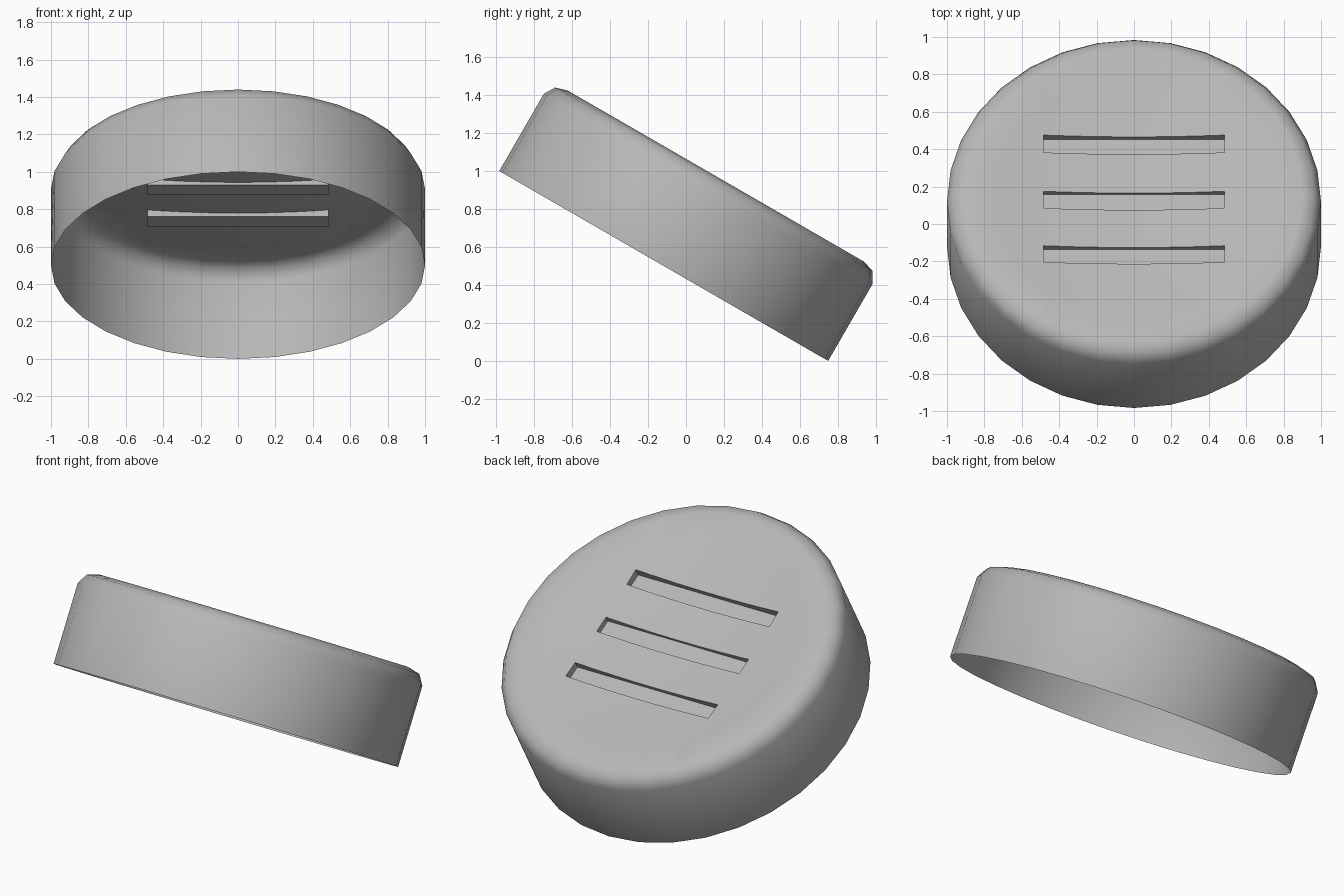
import bpy, bmesh, math
from mathutils import Matrix

if "Cube" in bpy.data.objects:
    bpy.data.objects.remove(bpy.data.objects["Cube"])

SIDES = 32
FLOOR = 0.465                      # flat floor height of the slots
HALF_X, HALF_W = 0.483, 0.052      # slot half length and half width
SLOTS = (-0.343, -0.003, 0.337)


def dish(r):
    return 0.48 + 0.083 * r * r


# profile (radius, height): open bottom, wall, rounded shoulder, concave top
profile = [(1.0, 0.0), (1.0, 0.47), (0.965, 0.528)]
profile += [(r, dish(r)) for r in (0.9, 0.75, 0.6, 0.45, 0.3, 0.15)]

bm = bmesh.new()
rings = []
for r, z in profile:
    rings.append([bm.verts.new((r * math.cos(2 * math.pi * i / SIDES),
                                r * math.sin(2 * math.pi * i / SIDES), z))
                  for i in range(SIDES)])
for a, b in zip(rings, rings[1:]):
    for i in range(SIDES):
        j = (i + 1) % SIDES
        bm.faces.new((a[i], a[j], b[j], b[i]))
pole = bm.verts.new((0, 0, dish(0)))
for i in range(SIDES):
    bm.faces.new((rings[-1][i], rings[-1][(i + 1) % SIDES], pole))


# cut the dished top along the slot outlines
def cut(co, no):
    faces = [f for f in bm.faces
             if all(v.co.z > 0.4 and v.co.xy.length < 0.91 for v in f.verts)]
    geom = set(faces)
    for f in faces:
        geom.update(f.edges)
        geom.update(f.verts)
    bmesh.ops.bisect_plane(bm, geom=list(geom), dist=1e-5, plane_co=co, plane_no=no)


for s in (-1, 1):
    cut((s * HALF_X, 0, 0), (1, 0, 0))
    for c in SLOTS:
        cut((0, c + s * HALF_W, 0), (0, 1, 0))


def in_slot(f):
    p = f.calc_center_median()
    return (p.z > 0.4 and abs(p.x) < HALF_X
            and any(abs(p.y - c) < HALF_W for c in SLOTS))


# sink the slots to flat floors
bmesh.ops.delete(bm, geom=[f for f in bm.faces if in_slot(f)], context='FACES')
edges = [e for e in bm.edges if len(e.link_faces) == 1
         and all(v.co.z > 0.4 for v in e.verts)]
ext = bmesh.ops.extrude_edge_only(bm, edges=edges)['geom']
for v in ext:
    if isinstance(v, bmesh.types.BMVert):
        v.co.z = FLOOR
lower = [e for e in ext if isinstance(e, bmesh.types.BMEdge)
         and all(abs(v.co.z - FLOOR) < 1e-6 for v in e.verts)]
bmesh.ops.holes_fill(bm, edges=lower, sides=0)
bmesh.ops.recalc_face_normals(bm, faces=bm.faces[:])

# tilt the cap and rest its lowest edge on the ground
bm.transform(Matrix.Translation((0, -0.1175, 0.5))
             @ Matrix.Rotation(math.radians(-30), 4, 'X'))

mesh = bpy.data.meshes.new("slotted_cap")
bm.to_mesh(mesh)
bm.free()
cap = bpy.data.objects.new("slotted_cap", mesh)
bpy.context.collection.objects.link(cap)

grey = bpy.data.materials.new("plain grey")
grey.diffuse_color = (0.47, 0.47, 0.475, 1)
grey.use_nodes = True
grey.node_tree.nodes["Principled BSDF"].inputs["Base Color"].default_value = grey.diffuse_color
mesh.materials.append(grey)

bpy.context.view_layer.objects.active = cap
cap.select_set(True)
bpy.ops.object.shade_smooth_by_angle(angle=math.radians(55))
